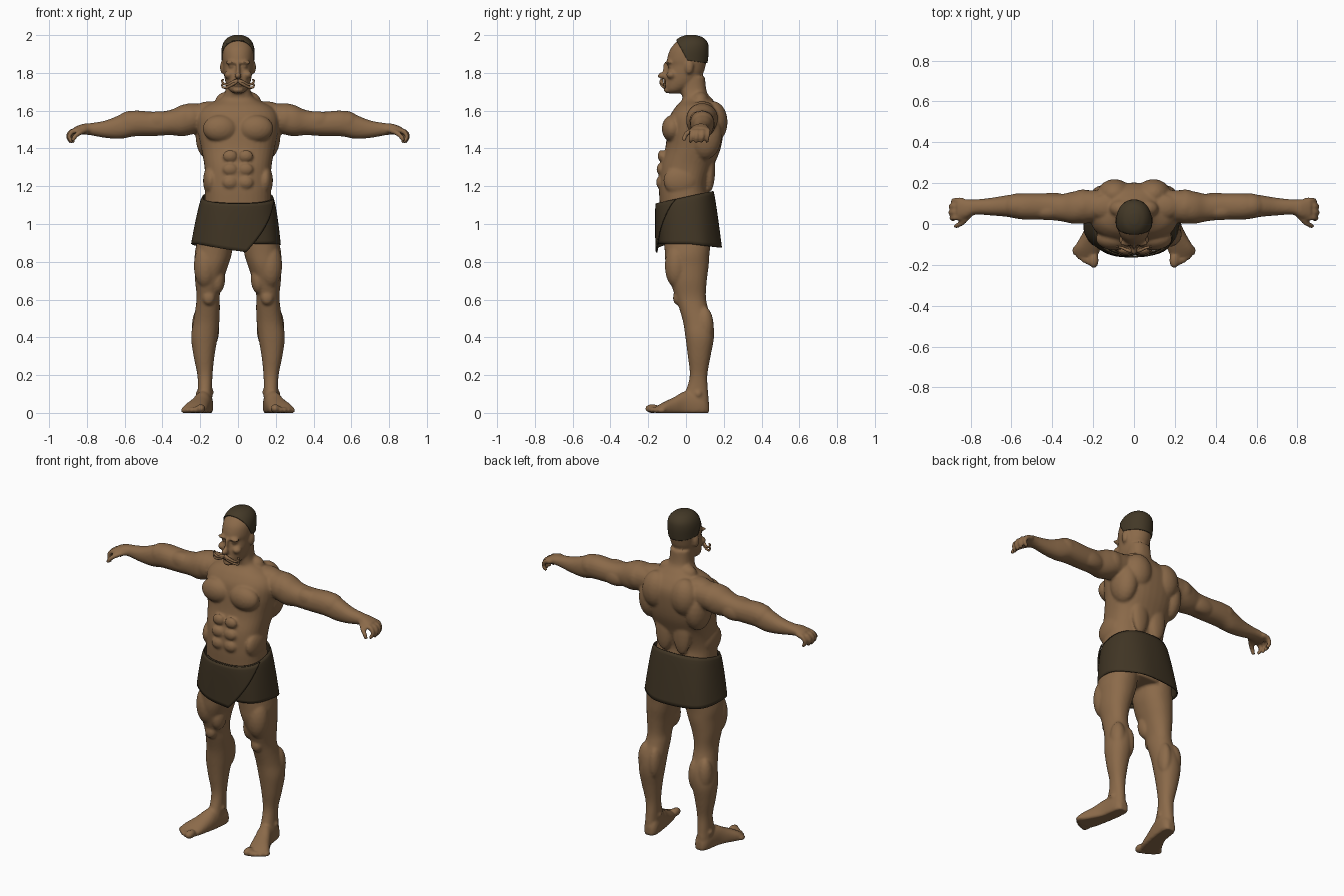
import bpy, bmesh, math
from mathutils import Vector

if "Cube" in bpy.data.objects:
    bpy.data.objects.remove(bpy.data.objects["Cube"])


def material(name, rgb):
    m = bpy.data.materials.new(name)
    m.diffuse_color = (*rgb, 1)
    m.use_nodes = True
    m.node_tree.nodes["Principled BSDF"].inputs["Base Color"].default_value = m.diffuse_color
    return m


SKIN = material("tan skin", (0.26, 0.145, 0.068))
CLOTH = material("dark cloth", (0.052, 0.036, 0.018))
HAIR = material("dark hair", (0.056, 0.040, 0.020))


def smooth_rows(rows, steps=5):
    """Catmull-Rom interpolation of number tuples."""
    out = []
    for i in range(len(rows) - 1):
        p0, p1 = rows[max(i - 1, 0)], rows[i]
        p2, p3 = rows[i + 1], rows[min(i + 2, len(rows) - 1)]
        for k in range(steps):
            t = k / steps
            out.append([0.5 * (2 * b + (c - a) * t + (2 * a - 5 * b + 4 * c - d) * t * t
                               + (3 * b - a - 3 * c + d) * t ** 3)
                        for a, b, c, d in zip(p0, p1, p2, p3)])
    return out + [list(rows[-1])]


def rounded(angle, power):
    c, s = math.cos(angle), math.sin(angle)
    return (math.copysign(abs(c) ** (2 / power), c),
            math.copysign(abs(s) ** (2 / power), s))


def loft(bm, rows, place, power=2.2, n=36):
    rings = []
    for row in smooth_rows(rows):
        rings.append([bm.verts.new(place(row, *rounded(2 * math.pi * i / n, power)))
                      for i in range(n)])
    for a, b in zip(rings, rings[1:]):
        for i in range(n):
            j = (i + 1) % n
            bm.faces.new((a[i], a[j], b[j], b[i]))
    bm.faces.new(rings[0][::-1])
    bm.faces.new(rings[-1])


def upright(row, c, s):
    z, hw, front, back = row
    return (hw * c, (front + back) / 2 + (back - front) / 2 * s, z)


def unit_ball(level):
    """Points and faces of a unit sphere, made once and then copied."""
    tmp = bmesh.new()
    bmesh.ops.create_icosphere(tmp, subdivisions=level, radius=1)
    tmp.verts.index_update()
    data = ([v.co.copy() for v in tmp.verts], [[v.index for v in f.verts] for f in tmp.faces])
    tmp.free()
    return data


FINE, COARSE = unit_ball(3), unit_ball(2)


def ball(bm, x, y, z, sx, sy, sz, shape=FINE):
    vs = [bm.verts.new((x + p.x * sx, y + p.y * sy, z + p.z * sz)) for p in shape[0]]
    for f in shape[1]:
        bm.faces.new([vs[i] for i in f])


def finish(bm, name, mat):
    bmesh.ops.recalc_face_normals(bm, faces=bm.faces[:])
    for f in bm.faces:
        f.smooth = True
    me = bpy.data.meshes.new(name)
    bm.to_mesh(me)
    bm.free()
    me.materials.append(mat)
    ob = bpy.data.objects.new(name, me)
    bpy.context.collection.objects.link(ob)
    return ob


# ---- body: torso, neck and head: z, half width, front y, back y
body = bmesh.new()
TORSO = [(.90, .16, -.10, .13), (1.0, .18, -.13, .14), (1.12, .176, -.14, .125),
         (1.2, .175, -.143, .115), (1.3, .177, -.138, .145), (1.4, .195, -.11, .183),
         (1.5, .215, -.098, .20), (1.57, .215, -.085, .20), (1.62, .18, -.055, .175),
         (1.66, .10, -.02, .14), (1.70, .068, -.025, .11), (1.78, .062, -.03, .10)]
loft(body, TORSO, upright, 2.4)
SKULL = [(1.692, .025, -.095, -.03), (1.71, .048, -.106, .0), (1.75, .066, -.108, .06),
         (1.80, .075, -.103, .092), (1.84, .079, -.094, .104), (1.87, .082, -.10, .110),
         (1.92, .082, -.086, .114), (1.955, .072, -.06, .108), (1.98, .05, -.032, .085),
         (1.992, .02, .0, .05)]
loft(body, SKULL, upright, 2.1)

# face parts on the centre line: nose, bridge, lips, chin
for b in [(0, -.125, 1.785, .017, .026, .018), (0, -.107, 1.82, .010, .018, .04),
          (0, -.112, 1.737, .028, .014, .009), (0, -.100, 1.71, .028, .018, .018)]:
    ball(body, *b)

# paired muscles and features: x, y, z and radii
TORSO_MUSCLES = [
    (.095, -.072, 1.505, .092, .056, .072),                                      # chest
    (.042, -.128, 1.36, .038, .022, .032), (.042, -.134, 1.29, .039, .022, .032),
    (.042, -.136, 1.22, .039, .022, .034),                                       # abdomen
    (.145, -.03, 1.23, .040, .09, .08),                                          # flank
    (.155, .10, 1.47, .070, .09, .13), (.095, .145, 1.54, .085, .075, .11),      # back
    (.06, .125, 1.30, .055, .03, .13),
    (.06, .075, 1.65, .060, .045, .05), (.14, .085, 1.615, .09, .06, .035)]      # neck slope
LIMB_MUSCLES = [
    (.25, .085, 1.557, .080, .085, .083),                                        # shoulder
    (.42, .062, 1.545, .085, .044, .052), (.40, .112, 1.52, .09, .042, .052),    # upper arm
    (.57, .088, 1.535, .075, .062, .064),                                        # forearm
    (.172, -.05, .78, .062, .062, .12), (.11, -.03, .71, .042, .05, .08),        # thigh
    (.155, -.043, .61, .034, .026, .04),                                         # knee
    (.135, .10, .45, .036, .048, .10), (.20, .10, .46, .044, .046, .10),         # calf
    (.142, .055, .11, .014, .018, .018), (.211, .065, .10, .014, .018, .018)]    # ankle
FACE = [(.036, -.092, 1.855, .034, .018, .010), (.034, -.086, 1.834, .014, .013, .009),
        (.048, -.078, 1.79, .026, .026, .022), (.083, .018, 1.83, .012, .022, .036)]

ARM = [(.13, .09, 1.57, .075, .065), (.25, .085, 1.555, .08, .082),
       (.30, .08, 1.547, .078, .082), (.36, .08, 1.537, .066, .066),
       (.44, .085, 1.53, .064, .064), (.55, .086, 1.532, .063, .068),
       (.62, .088, 1.515, .053, .064), (.70, .085, 1.502, .043, .046),
       (.78, .083, 1.502, .037, .032), (.82, .075, 1.502, .046, .028),
       (.865, .073, 1.494, .050, .020)]
LEG = [(.96, .115, .09, -.12, .14), (.85, .13, .098, -.112, .125),
       (.78, .14, .088, -.107, .12), (.70, .153, .074, -.085, .11),
       (.62, .158, .061, -.058, .105), (.56, .16, .064, -.038, .115),
       (.48, .168, .069, -.015, .143), (.40, .178, .070, -.003, .148),
       (.30, .18, .055, .01, .13), (.20, .175, .040, .02, .113),
       (.12, .175, .038, .0, .116), (.06, .177, .041, -.03, .12), (.01, .177, .038, -.02, .112)]
FOOT = [(.122, .172, .022, .055), (.09, .173, .042, .10), (.0, .185, .046, .115),
        (-.06, .205, .055, .085), (-.12, .228, .065, .056), (-.155, .232, .055, .036)]


def chain(points, radius, side):
    rows = [(*p, r) for p in points for r in [radius]]
    # catmull rows carry x, y, z and radius
    rows = smooth_rows(rows, 4)
    for i, (x, y, z, r) in enumerate(rows):
        r *= 1 - .25 * i / len(rows)
        ball(body, side * x, y, z, r, r, r, COARSE)


for side in (1, -1):
    for x, *rest in TORSO_MUSCLES + LIMB_MUSCLES + FACE:
        ball(body, side * x, *rest)
    # arms and legs
    loft(body, ARM, lambda r, c, s: (side * r[0], r[1] + r[3] * c, r[2] + r[4] * s))
    loft(body, LEG, lambda r, c, s: (side * (r[1] + r[2] * c),
                                     (r[3] + r[4]) / 2 + (r[4] - r[3]) / 2 * s, r[0]))
    # feet with a flat sole, and toes
    loft(body, FOOT, lambda r, c, s: (side * (r[1] + r[2] * c), r[0],
                                      max(0, r[3] * (.35 + .65 * s))))
    for k in range(5):
        r = .024 if k == 0 else .018 - .001 * k
        ball(body, side * (.197 + .022 * k + .004 * (k > 0)), -.178 + .003 * k * k,
             r * .95, r, r * 1.6, r)
    # curled fingers and thumb
    for k in range(4):
        y, reach = .117 - .029 * k, (-.012, 0, .002, -.004)[k]
        chain([(.845, y, 1.495), (.882 + reach, y, 1.49), (.898 + reach, y - .003, 1.463),
               (.886 + reach, y - .006, 1.438)], .0145, side)
    chain([(.80, .05, 1.497), (.835, .012, 1.485), (.862, -.006, 1.465),
           (.872, -.01, 1.448)], .0155, side)

body_ob = finish(body, "body", SKIN)
rm = body_ob.modifiers.new("fuse", 'REMESH')
rm.mode = 'VOXEL'
rm.voxel_size = .0078
rm.use_smooth_shade = True
sm = body_ob.modifiers.new("soften", 'SMOOTH')
sm.factor, sm.iterations = .5, 3

# ---- hair cap: enlarged skull trimmed along the hairline
hair = bmesh.new()
loft(hair, SKULL, upright, 2.1)
mid = Vector((0, .015, 1.87))
for v in hair.verts:
    v.co = mid + (v.co - mid) * 1.065
for point, normal in [((0, 0, 1.868), (0, .15, 1)), ((0, -.022, 1.92), (0, 1, .55))]:
    bmesh.ops.bisect_plane(hair, geom=hair.verts[:] + hair.edges[:] + hair.faces[:],
                           plane_co=point, plane_no=normal, clear_inner=True)
hair_ob = finish(hair, "hair", HAIR)
so = hair_ob.modifiers.new("thickness", 'SOLIDIFY')
so.thickness, so.offset = .008, -1

# ---- moustache: curled tapering strands on each side
tache = bmesh.new()
for side in (1, -1):
    for lift in (0, -.022):
        pts = [(0, -.128, 1.76, .010), (.026, -.13, 1.752 + lift * .5, .009),
               (.055, -.118, 1.738 + lift * .6, .007), (.078, -.112, 1.745 + lift, .006),
               (.084, -.112, 1.76 + lift, .005), (.074, -.114, 1.764 + lift, .004)]
        path = smooth_rows(pts, 4)
        rings = []
        for i, (x, y, z, r) in enumerate(path):
            a, b = path[max(i - 1, 0)], path[min(i + 1, len(path) - 1)]
            run = Vector((b[0] - a[0], 0, b[2] - a[2])).normalized()
            up = Vector((-run.z, 0, run.x))
            rings.append([])
            for k in range(10):
                t = math.tau * k / 10
                p = Vector((x, y, z)) + r * (up * math.cos(t) + Vector((0, math.sin(t), 0)))
                rings[-1].append(tache.verts.new((side * p.x, p.y, p.z)))
        for a, b in zip(rings, rings[1:]):
            for k in range(10):
                tache.faces.new((a[k], a[k - 1], b[k - 1], b[k]))
        tache.faces.new(rings[0])
        tache.faces.new(rings[-1])
finish(tache, "moustache", SKIN)

# ---- wrap skirt: a spiral sheet whose outer edge runs diagonally across the front
skirt = bmesh.new()
COLS, ROWS = 110, 14
grid = []
for j in range(ROWS + 1):
    v = j / ROWS                                   # 0 at the waist, 1 at the hem
    end, start = math.radians(345 - 66 * v ** .8), math.radians(-130)
    line = []
    for i in range(COLS + 1):
        u = i / COLS
        a = start + (end - start) * u
        c, s = rounded(a, 2.4)
        out = -.006 + .013 * u + .003 * v * math.sin(6 * a)
        flare = v ** .7
        x = -.008 * v + (.184 + .048 * flare + out) * c
        y = -.005 + .022 * v + (.147 + .021 * flare + out) * s
        top = 1.143 + .22 * y
        tip = max(0, (u - .82) / .18) ** 1.5
        hem = .895 - .045 * tip - .02 * max(0, s)
        line.append(skirt.verts.new((x, y, top + (hem - top) * v)))
    grid.append(line)
for a, b in zip(grid, grid[1:]):
    for i in range(COLS):
        skirt.faces.new((a[i], a[i + 1], b[i + 1], b[i]))
skirt_ob = finish(skirt, "wrap_skirt", CLOTH)
so = skirt_ob.modifiers.new("thickness", 'SOLIDIFY')
so.thickness, so.offset = .007, 0
